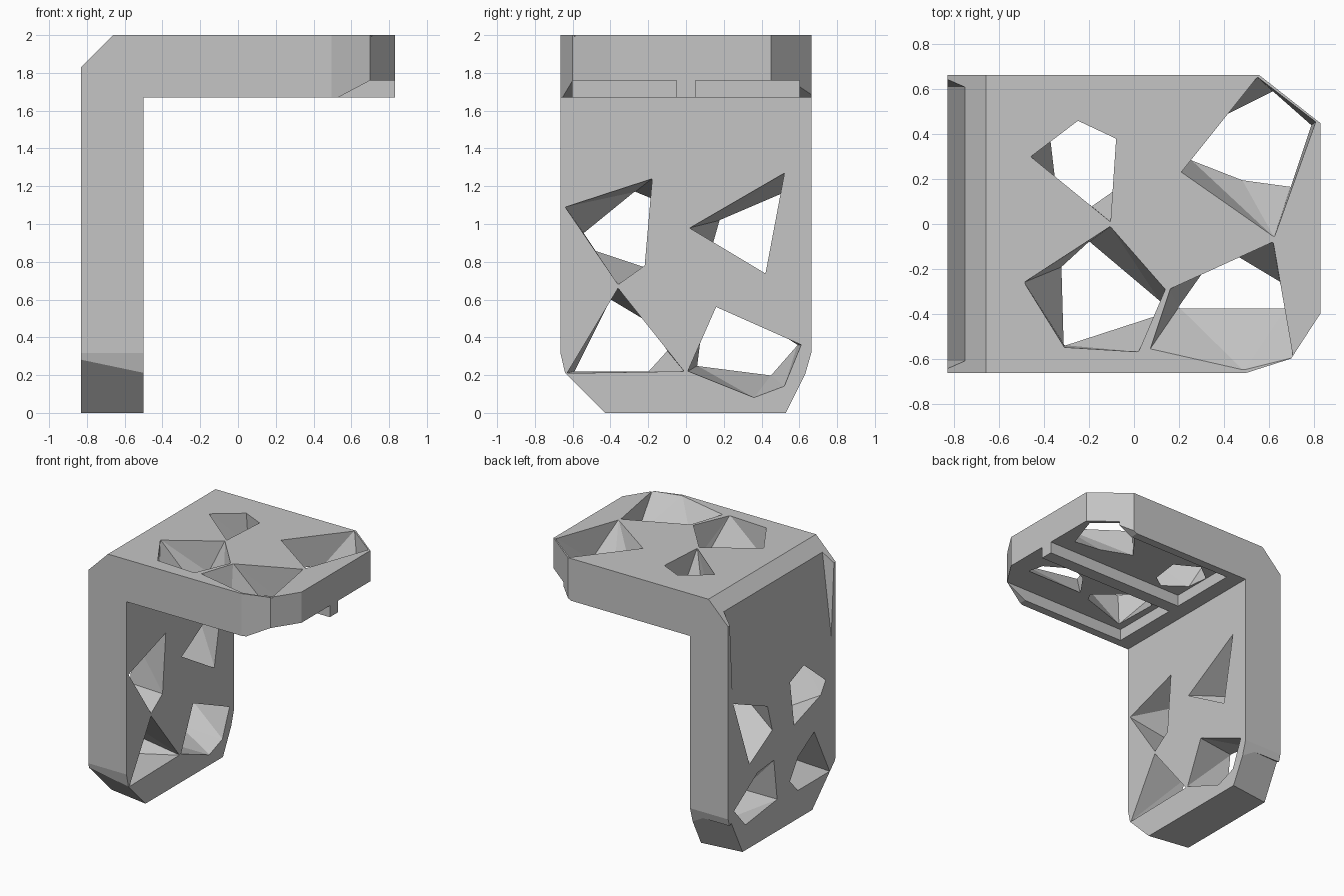
import bpy, bmesh
from mathutils import Vector

cube = bpy.data.objects.get("Cube")
if cube:
    bpy.data.objects.remove(cube, do_unlink=True)

grey = bpy.data.materials.new("plain grey")
grey.use_nodes = True
grey.diffuse_color = (0.56, 0.56, 0.56, 1)
grey.node_tree.nodes["Principled BSDF"].inputs["Base Color"].default_value = (0.56, 0.56, 0.56, 1)


def hull(name, points):
    """Convex solid around the points."""
    bm = bmesh.new()
    for p in points:
        bm.verts.new(p)
    res = bmesh.ops.convex_hull(bm, input=bm.verts)
    junk = {g for g in res["geom_interior"] if isinstance(g, bmesh.types.BMVert)}
    bmesh.ops.delete(bm, geom=list(junk), context="VERTS")
    bmesh.ops.dissolve_limit(bm, angle_limit=0.001, verts=bm.verts, edges=bm.edges)
    bmesh.ops.recalc_face_normals(bm, faces=bm.faces)
    mesh = bpy.data.meshes.new(name)
    bm.to_mesh(mesh)
    bm.free()
    ob = bpy.data.objects.new(name, mesh)
    bpy.context.collection.objects.link(ob)
    ob.hide_render = True
    return ob


def flat(uv, level):
    return [(u, v, level) for u, v in uv]


def upright(uv, level):
    return [(level, u, v) for u, v in uv]


def corner(p, q, place, low, high, inset=0):
    """Cuts away the left of the line p-q; the cut leans in by inset at the low level."""
    p, q = Vector(p), Vector(q)
    d = q - p
    normal = Vector((-d.y, d.x)).normalized()
    out = normal * 0.4
    p, q = p - d * 0.3, q + d * 0.3
    lean = normal * inset
    return hull("corner_cutter", place([p - lean, q - lean, q + out, p + out], low)
                + place([p, q, q + out, p + out], high))


# Bent plate: an L profile extruded sideways
profile = [(-0.83, 0), (-0.50, 0), (-0.50, 1.67), (0.83, 1.67),
           (0.83, 2), (-0.66, 2), (-0.83, 1.83)]
bm = bmesh.new()
face = bm.faces.new([bm.verts.new((x, -0.665, z)) for x, z in profile])
side = bmesh.ops.extrude_face_region(bm, geom=[face])
bmesh.ops.translate(bm, vec=(0, 1.33, 0),
                    verts=[g for g in side["geom"] if isinstance(g, bmesh.types.BMVert)])
bmesh.ops.recalc_face_normals(bm, faces=bm.faces)
mesh = bpy.data.meshes.new("angle_bracket")
bm.to_mesh(mesh)
bm.free()
bracket = bpy.data.objects.new("angle_bracket", mesh)
bpy.context.collection.objects.link(bracket)

cutters = []

# Clipped corners of the shelf and of the leg
for p, q in [((0.55, 0.67), (0.83, 0.45)),
             ((0.83, -0.40), (0.70, -0.60)), ((0.70, -0.60), (0.48, -0.67))]:
    cutters.append(corner(p, q, flat, 1.5, 2.2))
for p, q, inset in [((0.67, 0.34), (0.63, 0.20), 0), ((0.63, 0.20), (0.53, 0.0), 0.04),
                    ((-0.43, 0.0), (-0.64, 0.21), 0.04), ((-0.64, 0.21), (-0.67, 0.34), 0)]:
    cutters.append(corner(p, q, upright, -0.84, -0.49, inset))

# Slanted openings through the shelf: upper outline, outline at the channel ceiling
shelf_holes = [
    ([(-0.46, 0.30), (-0.25, 0.46), (-0.08, 0.38), (-0.105, 0.01)],
     [(-0.37, 0.37), (-0.24, 0.47), (-0.06, 0.37), (-0.09, 0.15), (-0.19, 0.08), (-0.35, 0.20)]),
    ([(0.21, 0.23), (0.55, 0.655), (0.81, 0.455), (0.625, -0.06)],
     [(0.25, 0.29), (0.40, 0.48), (0.62, 0.59), (0.79, 0.44), (0.70, 0.17), (0.48, 0.20)]),
    ([(-0.49, -0.26), (-0.105, -0.01), (0.14, -0.29), (0.02, -0.57), (-0.31, -0.55)],
     [(-0.32, -0.19), (-0.20, -0.08), (0.12, -0.35), (0.09, -0.41), (-0.31, -0.54)]),
    ([(0.16, -0.29), (0.62, -0.08), (0.71, -0.60), (0.49, -0.655), (0.07, -0.56)],
     [(0.20, -0.37), (0.32, -0.20), (0.45, -0.14), (0.65, -0.26), (0.68, -0.37)]),
]
for top, bottom in shelf_holes:
    cutters.append(hull("shelf_hole_cutter", flat(top, 2.005) + flat(bottom, 1.755)))

# Slanted openings through the leg: inner outline, outer outline
leg_holes = [
    ([(-0.64, 1.09), (-0.18, 1.24), (-0.22, 0.78), (-0.36, 0.68)],
     [(-0.54, 0.95), (-0.27, 1.17), (-0.10, 1.10), (-0.15, 0.75), (-0.48, 0.86)]),
    ([(0.02, 0.98), (0.52, 1.27), (0.42, 0.74)],
     [(0.60, 1.20), (0.49, 1.08), (0.18, 1.02), (0.12, 0.81), (0.40, 0.65)]),
    ([(-0.36, 0.66), (-0.01, 0.22), (-0.63, 0.21)],
     [(-0.40, 0.60), (-0.20, 0.48), (-0.10, 0.33), (-0.20, 0.22), (-0.59, 0.22)]),
    ([(0.16, 0.56), (0.61, 0.36), (0.52, 0.14), (0.36, 0.08), (0.01, 0.22)],
     [(0.10, 0.57), (0.30, 0.55), (0.59, 0.36), (0.45, 0.20), (0.06, 0.25)]),
]
for inner, outer in leg_holes:
    cutters.append(hull("leg_hole_cutter", upright(inner, -0.495) + upright(outer, -0.835)))

# Shallow channels under the shelf either side of a middle rib, open at the tip
for s in (-1, 1):
    y0, y1 = 0.05 * s, 0.6 * s
    cutters.append(hull("channel_cutter", [(x, y, z) for x in (-0.375, 1)
                                           for y in (y0, y1) for z in (1.6, 1.76)]))
    wedge = [(0.53, 1.67), (0.40, 1.60), (0.70, 1.76), (1, 1.76), (1, 1.60)]
    cutters.append(hull("tip_cutter", [(x, y, z) for x, z in wedge for y in (y0, 0.8 * s)]))

# Leaning recess on the outer face between two thin rims
lean = [(-0.74, 2.02), (-0.832, 1.25), (-0.95, 1.25), (-0.95, 2.02)]
cutters.append(hull("recess_cutter", [(x, y, z) for x, z in lean for y in (-0.61, 0.61)]
                    + [(-0.835, y, 1.9) for y in (-0.65, 0.65)]))

# Carve, then keep only the finished mesh
for c in cutters:
    mod = bracket.modifiers.new("carve", "BOOLEAN")
    mod.operation = "DIFFERENCE"
    mod.solver = "EXACT"
    mod.object = c
bpy.context.view_layer.update()
done = bpy.data.meshes.new_from_object(
    bracket.evaluated_get(bpy.context.evaluated_depsgraph_get()))
bracket.modifiers.clear()
bracket.data = done
for c in cutters:
    bpy.data.objects.remove(c, do_unlink=True)
done.materials.clear()
done.materials.append(grey)
for f in done.polygons:
    f.material_index = 0
    f.use_smooth = False
